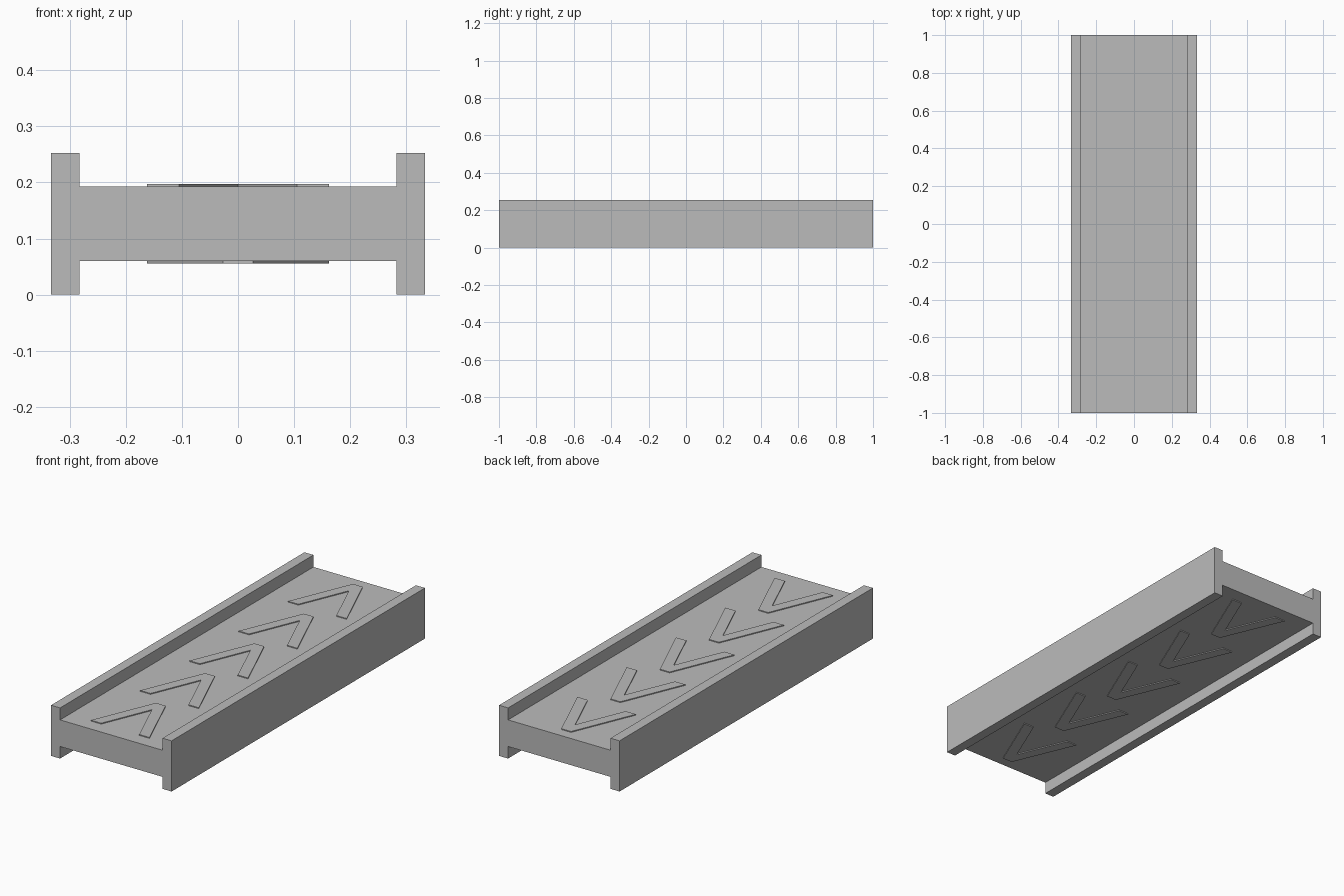
import bpy
import bmesh

cube = bpy.data.objects.get("Cube")
if cube:
    bpy.data.objects.remove(cube, do_unlink=True)

# Single grey finish
GREY = (0.5, 0.5, 0.5, 1.0)
grey = bpy.data.materials.new("plain_grey")
grey.use_nodes = True
grey.diffuse_color = GREY
grey.node_tree.nodes["Principled BSDF"].inputs["Base Color"].default_value = GREY


def prism(name, outline, offset):
    """Extrude a closed 3D outline along an offset into a solid."""
    bm = bmesh.new()
    face = bm.faces.new([bm.verts.new(p) for p in outline])
    moved = bmesh.ops.extrude_face_region(bm, geom=[face], use_keep_orig=True)
    verts = [v for v in moved["geom"] if isinstance(v, bmesh.types.BMVert)]
    bmesh.ops.translate(bm, verts=verts, vec=offset)
    bmesh.ops.recalc_face_normals(bm, faces=bm.faces)
    mesh = bpy.data.meshes.new(name)
    bm.to_mesh(mesh)
    bm.free()
    mesh.materials.append(grey)
    obj = bpy.data.objects.new(name, mesh)
    bpy.context.collection.objects.link(obj)
    return obj


# Belt body: H-shaped section with raised side rails, run along y
outer, inner = 0.333, 0.283
top, deck_top, deck_bottom = 0.253, 0.193, 0.06
half = [(inner, deck_bottom), (inner, 0), (outer, 0),
        (outer, top), (inner, top), (inner, deck_top)]
section = half + [(-x, z) for x, z in reversed(half)]
prism("belt_body", [(x, -1, z) for x, z in section], (0, 2, 0))

# Arrow outline with a blunt tip, y measured from its tails
tail_out, tail_in, tip = 0.162, 0.105, 0.027
length, notch = 0.32, 0.25
arrow = [(-tail_out, 0), (-tip, length), (tip, length),
         (tail_out, 0), (tail_in, 0), (0, notch), (-tail_in, 0)]

# Raised arrows: forward on the top run, returning on the underside
count, start, pitch, raised = 5, -0.93, 0.389, 0.0045
for side, way, z, lift in (("top", 1, deck_top, raised),
                           ("bottom", -1, deck_bottom, -raised)):
    for i in range(count):
        y0 = start + i * pitch
        outline = [(x, way * (y0 + y), z - lift) for x, y in arrow]
        prism(f"{side}_arrow_{i + 1}", outline, (0, 0, 2 * lift))
